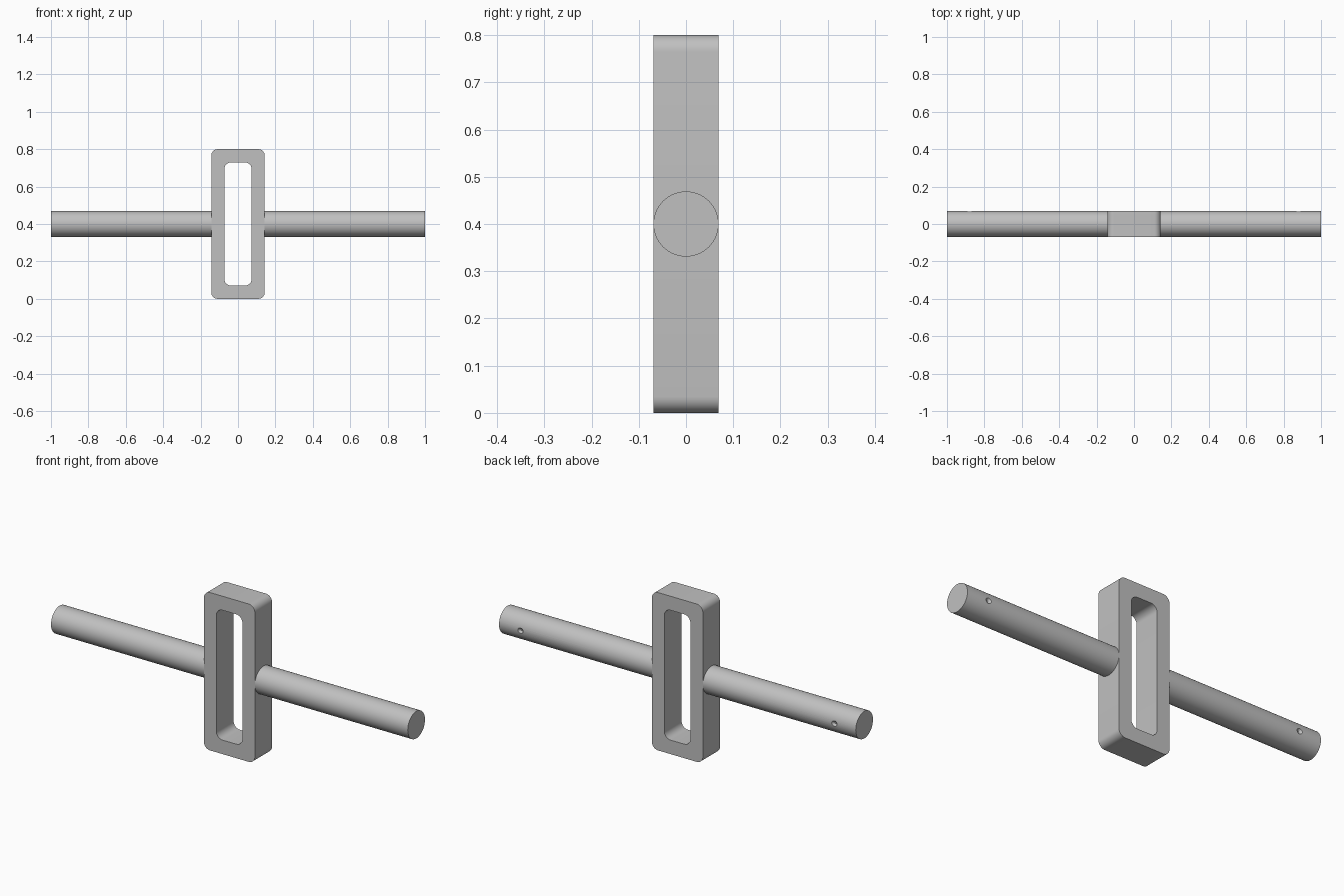
import bpy
import bmesh
import math
from mathutils import Matrix, Vector

cube = bpy.data.objects.get("Cube")
if cube:
    bpy.data.objects.remove(cube, do_unlink=True)

ROD_RADIUS = 0.069
MID_Z = 0.4

grey = bpy.data.materials.new("plain grey")
grey.use_nodes = True
GREY = (0.53, 0.53, 0.53, 1)
grey.diffuse_color = GREY
grey.node_tree.nodes["Principled BSDF"].inputs["Base Color"].default_value = GREY


def finish(name, bm):
    bmesh.ops.recalc_face_normals(bm, faces=bm.faces)
    mesh = bpy.data.meshes.new(name)
    bm.to_mesh(mesh)
    bm.free()
    obj = bpy.data.objects.new(name, mesh)
    bpy.context.collection.objects.link(obj)
    mesh.materials.append(grey)
    return obj


def smooth(obj):
    bpy.ops.object.select_all(action="DESELECT")
    obj.select_set(True)
    bpy.context.view_layer.objects.active = obj
    bpy.ops.object.shade_smooth_by_angle(angle=math.radians(30))


def rounded_rect(half_x, half_z, radius, steps=8):
    points = []
    for corner, (sx, sz) in enumerate([(1, 1), (-1, 1), (-1, -1), (1, -1)]):
        for i in range(steps + 1):
            a = math.pi / 2 * (corner + i / steps)
            points.append((sx * (half_x - radius) + radius * math.cos(a),
                           MID_Z + sz * (half_z - radius) + radius * math.sin(a)))
    return points


# Upright slotted frame: matching outer and inner loops bridged into a ring
def make_frame():
    bm = bmesh.new()
    outer = rounded_rect(0.143, 0.4, 0.035)
    inner = rounded_rect(0.073, 0.329, 0.035)
    loops = [[bm.verts.new((x, y, z)) for x, z in profile]
             for profile, y in ((outer, -ROD_RADIUS), (outer, ROD_RADIUS),
                                (inner, ROD_RADIUS), (inner, -ROD_RADIUS))]
    count = len(outer)
    for k in range(4):
        a, b = loops[k], loops[(k + 1) % 4]
        for i in range(count):
            j = (i + 1) % count
            bm.faces.new((a[i], a[j], b[j], b[i]))
    smooth(finish("slotted_frame", bm))


# Side rod with a small conical dimple on its back near the outer end
def make_rod(name, side):
    bm = bmesh.new()
    inner_x, outer_x = 0.138, 1.0
    place = (Matrix.Translation((side * (inner_x + outer_x) / 2, 0, MID_Z))
             @ Matrix.Rotation(math.pi / 2, 4, "Y"))
    bmesh.ops.create_cone(bm, cap_ends=True, segments=64, radius1=ROD_RADIUS,
                          radius2=ROD_RADIUS, depth=outer_x - inner_x, matrix=place)
    rod = finish(name, bm)

    bm = bmesh.new()
    place = (Matrix.Translation(Vector((side * 0.88, ROD_RADIUS, MID_Z)))
             @ Matrix.Rotation(-math.pi / 2, 4, "X"))
    bmesh.ops.create_cone(bm, cap_ends=True, segments=24, radius1=0.004,
                          radius2=0.026, depth=0.022, matrix=place)
    cutter = finish(name + "_dimple_cutter", bm)
    cutter.hide_render = True
    cutter.hide_viewport = True
    cut = rod.modifiers.new("dimple", "BOOLEAN")
    cut.operation = "DIFFERENCE"
    cut.object = cutter
    cut.solver = "EXACT"
    smooth(rod)


make_frame()
make_rod("left_rod", 1)
make_rod("right_rod", -1)
